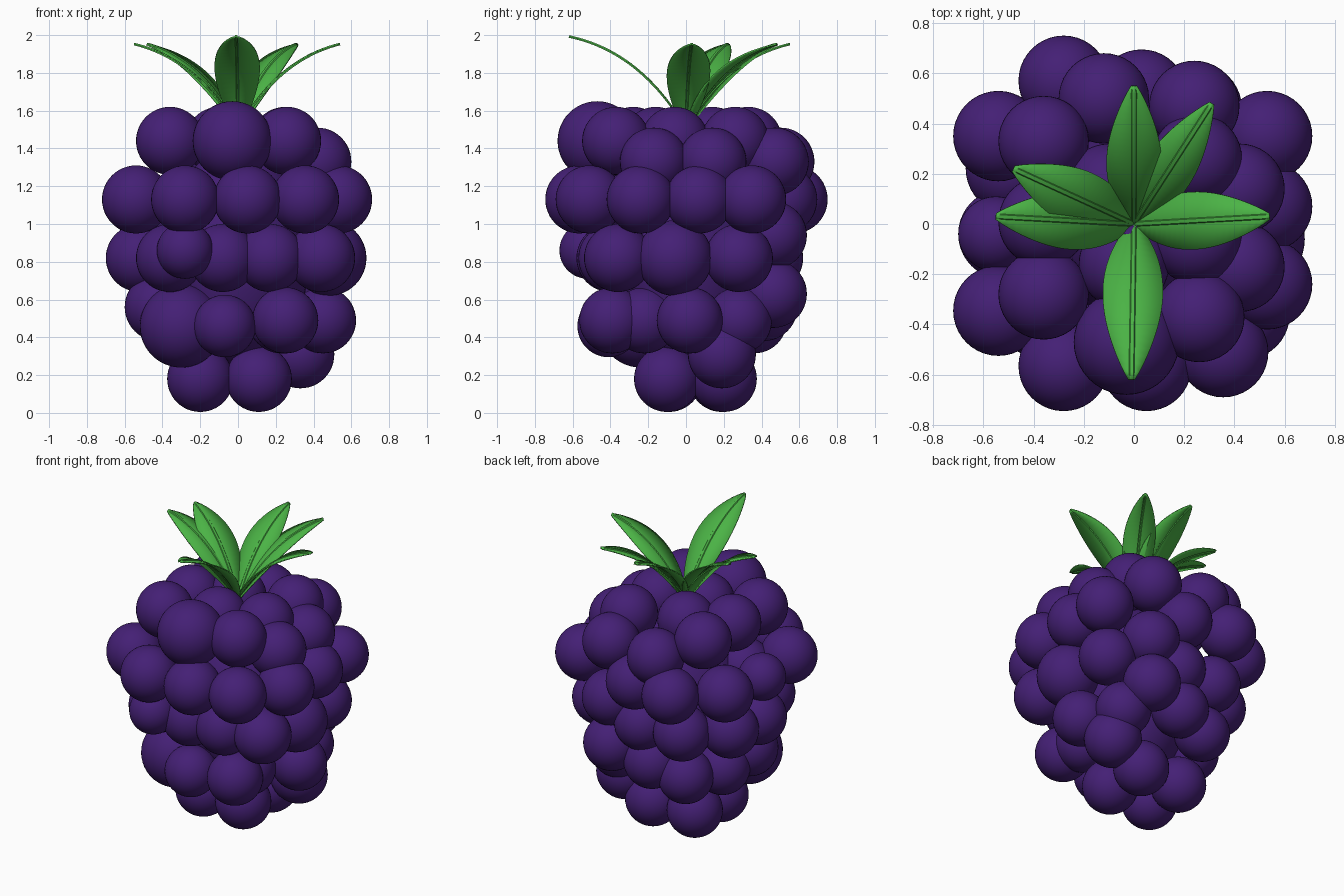
import bpy, math
from mathutils import Vector

if "Cube" in bpy.data.objects:
    bpy.data.objects.remove(bpy.data.objects["Cube"])


def material(name, color):
    m = bpy.data.materials.new(name)
    m.diffuse_color = (*color, 1)
    m.use_nodes = True
    m.node_tree.nodes["Principled BSDF"].inputs["Base Color"].default_value = m.diffuse_color
    return m


purple = material("berry_purple", (0.058, 0.014, 0.178))
green = material("leaf_green", (0.07, 0.45, 0.06))

# one shared drupelet mesh, unit radius
bpy.ops.mesh.primitive_uv_sphere_add(segments=40, ring_count=24, radius=1)
seed = bpy.context.object
bpy.ops.object.shade_smooth()
ball = seed.data
ball.name = "drupelet"
ball.materials.append(purple)
bpy.data.objects.remove(seed)


def drupelet(name, x, y, z, r):
    ob = bpy.data.objects.new(name, ball)
    ob.location = (x, y, z)
    ob.scale = (r, r, r) if isinstance(r, float) else r
    bpy.context.collection.objects.link(ob)


def ring(name, z, points, r=0.18):
    for i, (x, y) in enumerate(points):
        drupelet(f"{name}_drupelet_{i + 1}", x, y, z, r)


# hidden core
drupelet("core", 0, 0, 0.84, (0.38, 0.38, 0.58))

# rings of drupelets, top to bottom
ring("crown", 1.44, [(-.36, -.28), (.26, -.37), (.25, -.06), (.25, .26),
                     (-.10, .14), (-.36, .33), (-.36, .01), (-.04, -.16)])
ring("shoulder", 1.33, [(.42, .14), (.42, -.17), (-.12, .50), (.24, .47)])
ring("upper", 1.13, [(-.54, -.345), (-.28, -.565), (.05, -.565), (.355, -.51),
                     (.53, -.24), (.53, .07), (.53, .35), (.03, .515),
                     (-.28, .57), (-.54, .35)])
ring("middle", 0.82, [(-.52, -.04), (-.36, -.36), (-.08, -.40), (.17, -.39),
                      (.44, -.36), (.45, .28), (.02, .44), (-.27, .43), (-.49, .22)])
ring("waist", 0.56, [(-.42, -.09), (-.03, .41)])
ring("lower", 0.49, [(.25, -.39), (.45, .02), (.32, .28), (.23, -.22),
                     (-.36, .12), (-.25, .36)], 0.175)
ring("bottom", 0.18, [(-.20, -.09), (.11, -.10), (-.20, .19), (.11, .20)], 0.175)

# odd-sized drupelets
for i, d in enumerate([(-.03, -.47, 1.44, .21), (-.55, -.04, 1.10, .15),
                       (-.28, -.52, .86, .15), (.48, -.06, .82, .20),
                       (.25, .46, .94, .18), (.24, .46, .63, .18),
                       (-.30, -.24, .46, .22), (-.07, -.41, .46, .165),
                       (.33, .19, .31, .18), (-.33, -.16, 1.07, .18)]):
    drupelet(f"odd_drupelet_{i + 1}", *d)


def leaf(name, tx, ty, tz, half=0.115, n=24):
    """Arched flat blade with a thin raised midrib."""
    reach = math.hypot(tx, ty)
    out = Vector((tx / reach, ty / reach, 0))
    side = Vector((-out.y, out.x, 0))
    p0, p1, p2 = (0.0, 1.5), (0.38 * reach, tz - 0.08), (reach, tz)
    verts, faces = [], []
    for i in range(n + 1):
        t = i / n
        a, b, c = (1 - t) ** 2, 2 * t * (1 - t), t * t
        s, z = (a * p0[k] + b * p1[k] + c * p2[k] for k in (0, 1))
        w = half * max(math.sin(math.pi * (0.02 + 0.96 * t)), 0.0) ** 0.8
        rib = min(0.009, w * 0.5)
        for q, lift in ((-w, 0), (-rib, 0), (-rib * .6, .006), (rib * .6, .006), (rib, 0), (w, 0)):
            verts.append(out * s + side * q + Vector((0, 0, z + lift)))
    for i in range(n):
        for j in range(5):
            k = i * 6 + j
            faces.append((k, k + 6, k + 7, k + 1))
    me = bpy.data.meshes.new(name)
    me.from_pydata(verts, [], faces)
    me.materials.append(green)
    ob = bpy.data.objects.new(name, me)
    bpy.context.collection.objects.link(ob)
    sol = ob.modifiers.new("thickness", "SOLIDIFY")
    sol.thickness = 0.008
    sol.offset = 0
    bpy.ops.object.select_all(action="DESELECT")
    ob.select_set(True)
    bpy.context.view_layer.objects.active = ob
    bpy.ops.object.shade_smooth_by_angle(angle=math.radians(20))


# leaf crown
leaf("front_leaf", -.01, -.62, 1.99, .12)
leaf("right_leaf", .54, .03, 1.95)
leaf("back_right_leaf", .31, .48, 1.95, .10)
leaf("back_leaf", 0, .55, 1.95, .11)
leaf("back_left_leaf", -.48, .22, 1.95)
leaf("left_leaf", -.55, .03, 1.95)
